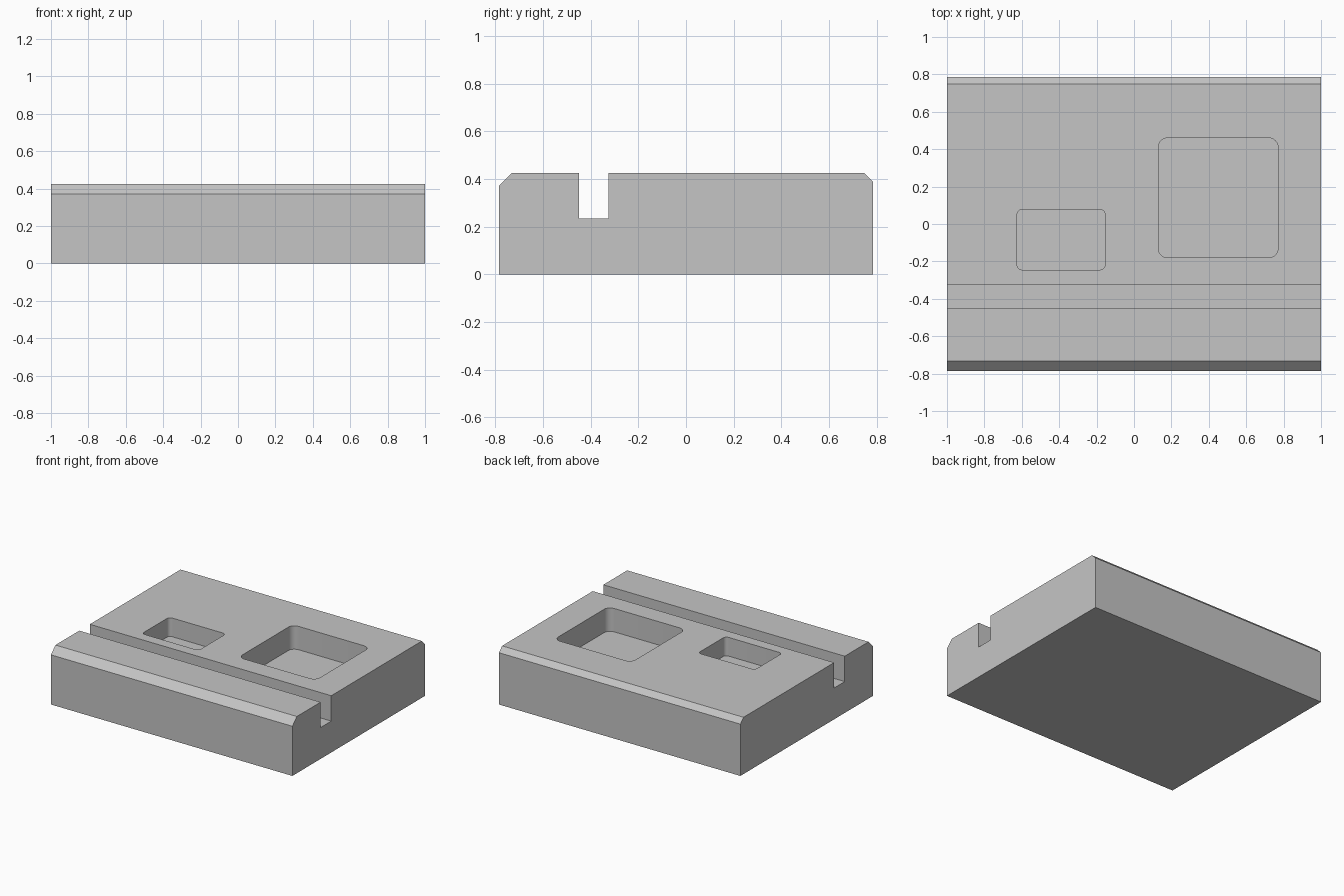
import bpy
import bmesh
from math import pi, cos, sin, radians

cube = bpy.data.objects.get("Cube")
if cube:
    bpy.data.objects.remove(cube, do_unlink=True)

HALF_X, HALF_Y, TOP = 1.0, 0.785, 0.425

# Single plain grey material
grey = bpy.data.materials.new("plain grey")
grey.use_nodes = True
COLOUR = (0.56, 0.56, 0.56, 1)
grey.diffuse_color = COLOUR
grey.node_tree.nodes["Principled BSDF"].inputs["Base Color"].default_value = COLOUR


def extrude_profile(name, points, offset):
    """Make a closed solid by sweeping a planar outline along offset."""
    bm = bmesh.new()
    face = bm.faces.new([bm.verts.new(p) for p in points])
    swept = bmesh.ops.extrude_face_region(bm, geom=[face])["geom"]
    verts = [v for v in swept if isinstance(v, bmesh.types.BMVert)]
    bmesh.ops.translate(bm, vec=offset, verts=verts)
    bmesh.ops.recalc_face_normals(bm, faces=bm.faces)
    mesh = bpy.data.meshes.new(name)
    bm.to_mesh(mesh)
    bm.free()
    mesh.materials.append(grey)
    obj = bpy.data.objects.new(name, mesh)
    bpy.context.collection.objects.link(obj)
    return obj


def rounded_rectangle(x0, x1, y0, y1, radius, z, steps=8):
    corners = [(x1, y1, -1, -1), (x0, y1, 1, -1), (x0, y0, 1, 1), (x1, y0, -1, 1)]
    points = []
    for i, (x, y, sx, sy) in enumerate(corners):
        for k in range(steps + 1):
            a = (i + k / steps) * pi / 2
            points.append((x + sx * radius + radius * cos(a),
                           y + sy * radius + radius * sin(a), z))
    return points


# Block body: side outline with two chamfers and a full-width slot
outline = [
    (-HALF_Y, 0), (HALF_Y, 0),
    (HALF_Y, TOP - 0.037), (HALF_Y - 0.037, TOP),
    (-0.325, TOP), (-0.325, 0.235), (-0.45, 0.235), (-0.45, TOP),
    (-HALF_Y + 0.053, TOP), (-HALF_Y, TOP - 0.053),
]
block = extrude_profile("slotted_block", [(-HALF_X, y, z) for y, z in outline],
                        (2 * HALF_X, 0, 0))

# Pockets: rounded cutters sunk into the top
pockets = [
    ("large_pocket", (0.13, 0.77, -0.18, 0.46, 0.05), 0.175),
    ("small_pocket", (-0.625, -0.155, -0.245, 0.078, 0.027), 0.14),
]
bpy.context.view_layer.objects.active = block
for name, rect, depth in pockets:
    cutter = extrude_profile(name + "_cutter", rounded_rectangle(*rect, TOP - depth),
                             (0, 0, depth + 0.1))
    cutter.hide_render = True
    cut = block.modifiers.new(name, "BOOLEAN")
    cut.operation = "DIFFERENCE"
    cut.solver = "EXACT"
    cut.object = cutter
    bpy.ops.object.modifier_apply(modifier=cut.name)
    bpy.data.objects.remove(cutter, do_unlink=True)

# Smooth the pocket corners, keep every other edge crisp
bpy.ops.object.select_all(action="DESELECT")
block.select_set(True)
bpy.ops.object.shade_smooth_by_angle(angle=radians(25))
